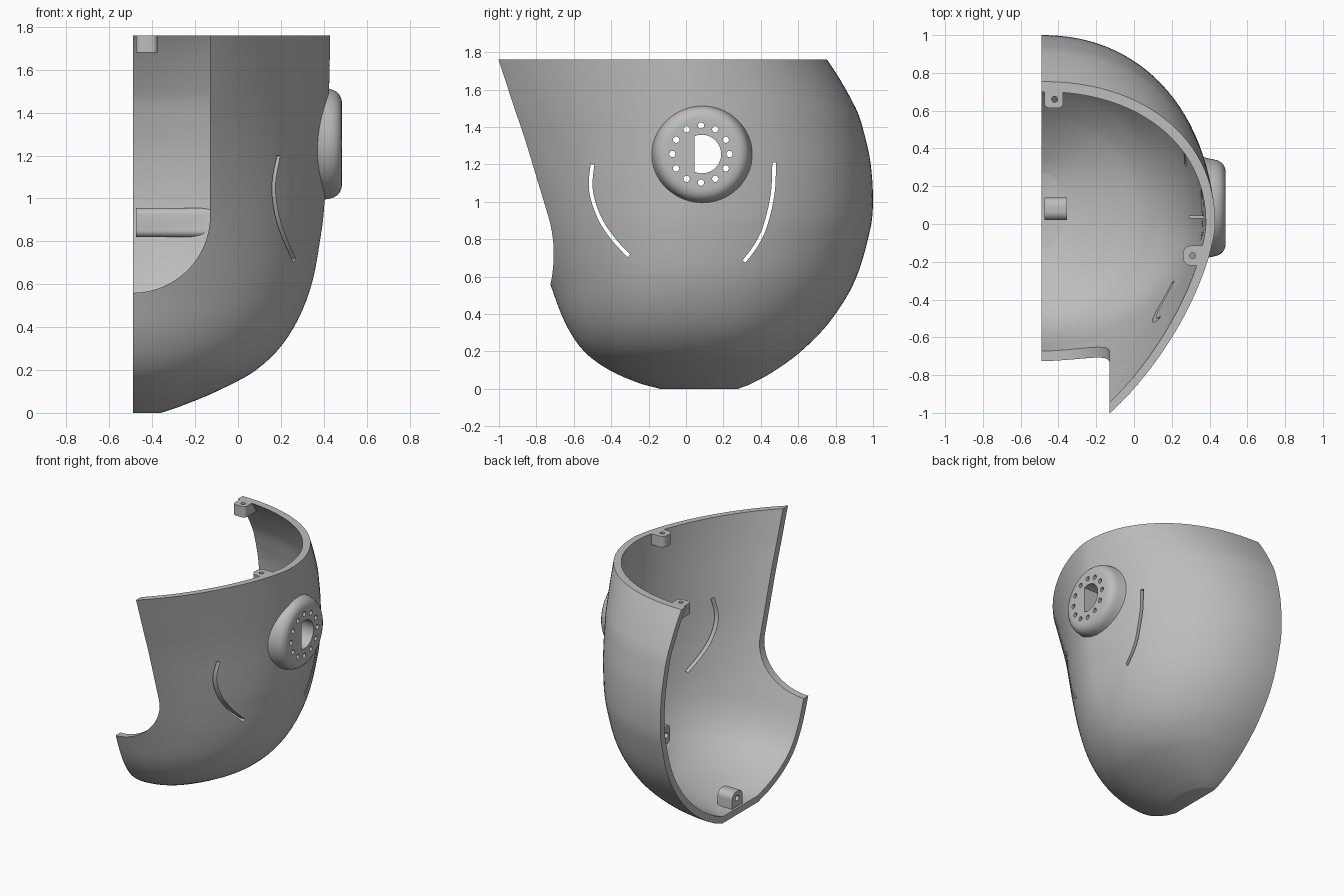
import bpy, bmesh, math
from mathutils import Vector

old = bpy.data.objects.get("Cube")
if old:
    bpy.data.objects.remove(old, do_unlink=True)

gray = bpy.data.materials.new("plain_gray")
gray.use_nodes = True
gray.diffuse_color = (0.51, 0.51, 0.51, 1)
gray.node_tree.nodes["Principled BSDF"].inputs["Base Color"].default_value = (0.51, 0.51, 0.51, 1)

CUT_X, TOP_Z, WALL = -0.49, 1.76, 0.05

# Shell sections: height, half width edge, back, front, front roundness
LEVELS = [
    (0, -.36, .28, -.14, 2), (.03, -.27, .355, -.25, 2), (.1, -.1, .48, -.41, 2),
    (.2, .085, .615, -.545, 2), (.35, .23, .762, -.645, 1.92), (.57, .335, .9, -.73, 1.78),
    (.85, .39, .985, -.835, 1.66), (1, .405, 1, -.897, 1.6), (1.2, .415, .988, -.985, 1.53),
    (1.35, .42, .957, -1.045, 1.51), (1.5, .425, .908, -1.108, 1.5), (1.76, .43, .754, -1.21, 1.5),
    (1.92, .43, .61, -1.28, 1.5),
]


def to_object(name, bm):
    bmesh.ops.recalc_face_normals(bm, faces=bm.faces)
    mesh = bpy.data.meshes.new(name)
    bm.to_mesh(mesh)
    bm.free()
    mesh.materials.append(gray)
    ob = bpy.data.objects.new(name, mesh)
    bpy.context.scene.collection.objects.link(ob)
    return ob


def combine(target, other, operation):
    mod = target.modifiers.new("cut", "BOOLEAN")
    mod.operation, mod.object, mod.solver = operation, other, "EXACT"
    bpy.context.view_layer.update()
    deps = bpy.context.evaluated_depsgraph_get()
    result = bpy.data.meshes.new_from_object(target.evaluated_get(deps))
    target.modifiers.clear()
    target.data = result
    bpy.data.objects.remove(other, do_unlink=True)


def box(name, low, high, bevel_axis=None, bevel=0.03):
    bm = bmesh.new()
    bmesh.ops.create_cube(bm, size=1)
    for v in bm.verts:
        v.co = Vector([l + (c + 0.5) * (h - l) for c, l, h in zip(v.co, low, high)])
    if bevel_axis is not None:
        edges = [e for e in bm.edges
                 if abs((e.verts[0].co - e.verts[1].co).normalized()[bevel_axis]) > 0.9]
        bmesh.ops.bevel(bm, geom=edges, offset=bevel, segments=6, profile=0.5, affect="EDGES")
    return to_object(name, bm)


def prism(name, points, axis, start, end):
    """Extrude a flat outline along one axis."""
    bm = bmesh.new()
    verts = []
    for p in points:
        co = list(p)
        co.insert(axis, start)
        verts.append(bm.verts.new(co))
    face = bm.faces.new(verts)
    moved = bmesh.ops.extrude_face_region(bm, geom=[face], use_keep_orig=True)["geom"]
    shift = Vector((0, 0, 0))
    shift[axis] = end - start
    bmesh.ops.translate(bm, vec=shift, verts=[g for g in moved if isinstance(g, bmesh.types.BMVert)])
    return to_object(name, bm)


def arc(cx, cy, r, a0, a1, n):
    return [(cx + r * math.cos(math.radians(a0 + (a1 - a0) * i / n)),
             cy + r * math.sin(math.radians(a0 + (a1 - a0) * i / n))) for i in range(n + 1)]


def circle(cx, cy, r, n=20):
    return arc(cx, cy, r, 0, 360, n)[:-1]


def smooth_path(rows, steps):
    """Cubic interpolation along the first value of each row."""
    def slope(i, k):
        a, b = rows[max(i - 1, 0)], rows[min(i + 1, len(rows) - 1)]
        return (b[k] - a[k]) / (b[0] - a[0])
    out = []
    for i in range(len(rows) - 1):
        p, q = rows[i], rows[i + 1]
        h = q[0] - p[0]
        for s in range(steps):
            t = s / steps
            row = [p[0] + h * t]
            for k in range(1, len(p)):
                row.append((2 * t**3 - 3 * t**2 + 1) * p[k] + (t**3 - 2 * t**2 + t) * h * slope(i, k)
                           + (3 * t**2 - 2 * t**3) * q[k] + (t**3 - t**2) * h * slope(i + 1, k))
            out.append(row)
    return out + [list(rows[-1])]


def inset_rows(rows, wall):
    """Move the section profile inwards by the wall thickness."""
    size = [(r[1] - CUT_X + r[2] - r[3]) / 3 for r in rows]
    out = []
    for i, (z, side, back, front, roundness) in enumerate(rows):
        a, b = max(i - 1, 0), min(i + 1, len(rows) - 1)
        grow = (size[b] - size[a]) / (rows[b][0] - rows[a][0])
        d = wall / math.hypot(1, grow)
        out.append((z + d * grow, side - d, back - d, front + d, roundness))
    return out


def shell_solid(name, wall=0.0, count=112):
    bm = bmesh.new()
    rings = []
    for z, side, back, front, roundness in inset_rows(smooth_path(LEVELS, 5), wall):
        mid_y = 0.07 * max(0, 1 - z / 0.5)
        ring = []
        for i in range(count):
            a = 2 * math.pi * (i + 0.5) / count
            c, s = math.cos(a), math.sin(a)
            power = 2 / (2.15 if s > 0 else roundness)
            depth = back - mid_y if s > 0 else mid_y - front
            x = CUT_X + (side - CUT_X) * math.copysign(abs(c) ** power, c)
            ring.append(bm.verts.new((x, mid_y + depth * math.copysign(abs(s) ** power, s), z)))
        rings.append(ring)
    for low, high in zip(rings, rings[1:]):
        for i in range(count):
            j = (i + 1) % count
            bm.faces.new((low[i], low[j], high[j], high[i]))
    bm.faces.new(rings[0][::-1])
    bm.faces.new(rings[-1])
    return to_object(name, bm)


# Round side boss, turned about the x axis
def side_boss():
    profile = [(.188, .485), (.208, .483), (.226, .475), (.241, .462), (.251, .444),
               (.257, .422), (.262, .395), (.27, .365), (.28, .335), (.29, .28)]
    bm = bmesh.new()
    n = 64
    rings = [[bm.verts.new((x, .085 + r * math.cos(2 * math.pi * i / n),
                            1.255 + r * math.sin(2 * math.pi * i / n))) for i in range(n)]
             for r, x in profile]
    for a, b in zip(rings, rings[1:]):
        for i in range(n):
            bm.faces.new((a[i], a[(i + 1) % n], b[(i + 1) % n], b[i]))
    bm.faces.new(rings[0])
    bm.faces.new(rings[-1])
    return to_object("side_boss", bm)


# Curved slot outline with a constant width
def slot(name, path, half=0.01):
    pts = [Vector((y, z)) for z, y in smooth_path(path, 5)]
    left, right = [], []
    for i, p in enumerate(pts):
        d = (pts[min(i + 1, len(pts) - 1)] - pts[max(i - 1, 0)]).normalized()
        side = Vector((-d.y, d.x)) * half
        left.append(p + side)
        right.append(p - side)
    return prism(name, left + right[::-1], 0, -0.1, 0.7)


# Outer body, split at the middle and flat on top
shell = shell_solid("half_shell")
combine(shell, side_boss(), "UNION")
combine(shell, box("keep_half", (CUT_X, -2, -1), (2, 2, TOP_Z)), "INTERSECT")

# Hollow space, leaving mounting tabs on the inner wall
hollow = shell_solid("hollow", WALL)
tabs = [
    box("top_back_tab", (-.475, .615, 1.68), (-.375, 1.1, 2), 2, .025),
    box("top_side_tab", (.26, -.22, 1.68), (.6, -.115, 2), 2, .04),
    box("rear_tab", (-.475, .865, .82), (.2, 1.2, .955), 0, .03),
    box("bottom_tab", (-.475, .02, -.2), (-.355, .14, .16), 0, .045),
    box("boss_rib", (.29, .028, 1.155), (.6, .045, 1.345)),
]
for tab in tabs:
    combine(hollow, tab, "DIFFERENCE")
combine(shell, hollow, "DIFFERENCE")

# Face opening with a rounded lower corner
opening = [(-.8, 2.2), (-.8, .56)] + arc(CUT_X, .92, .36, -90, 0, 24) + [(-.13, 2.2)]
combine(shell, prism("face_opening", opening, 1, -2, -.3), "DIFFERENCE")

# Curved side slots
combine(shell, slot("front_slot", [(.71, -.305), (.79, -.38), (.89, -.45), (1, -.495),
                                   (1.09, -.51), (1.2, -.5)]), "DIFFERENCE")
combine(shell, slot("back_slot", [(.68, .31), (.76, .37), (.86, .42), (1.04, .463),
                                  (1.21, .472)]), "DIFFERENCE")

# D shaped shaft hole and ring of bolt holes
combine(shell, prism("shaft_hole", arc(.085, 1.255, .103, -112, 112, 24), 0, 0, .8), "DIFFERENCE")
for y, z in circle(.08, 1.255, .153, 12):
    combine(shell, prism("bolt_hole", circle(y, z, .017, 16), 0, .1, .8), "DIFFERENCE")

# Screw holes in the tabs
for x, y in ((-.42, .66), (.31, -.168)):
    combine(shell, prism("screw_hole", circle(x, y, .016), 2, 1.6, 1.9), "DIFFERENCE")
for y, z in ((.905, .888), (.08, .11)):
    combine(shell, prism("screw_hole", circle(y, z, .02), 0, -.6, -.3), "DIFFERENCE")

shell.data.shade_smooth()
shell.data.set_sharp_from_angle(angle=math.radians(30))
